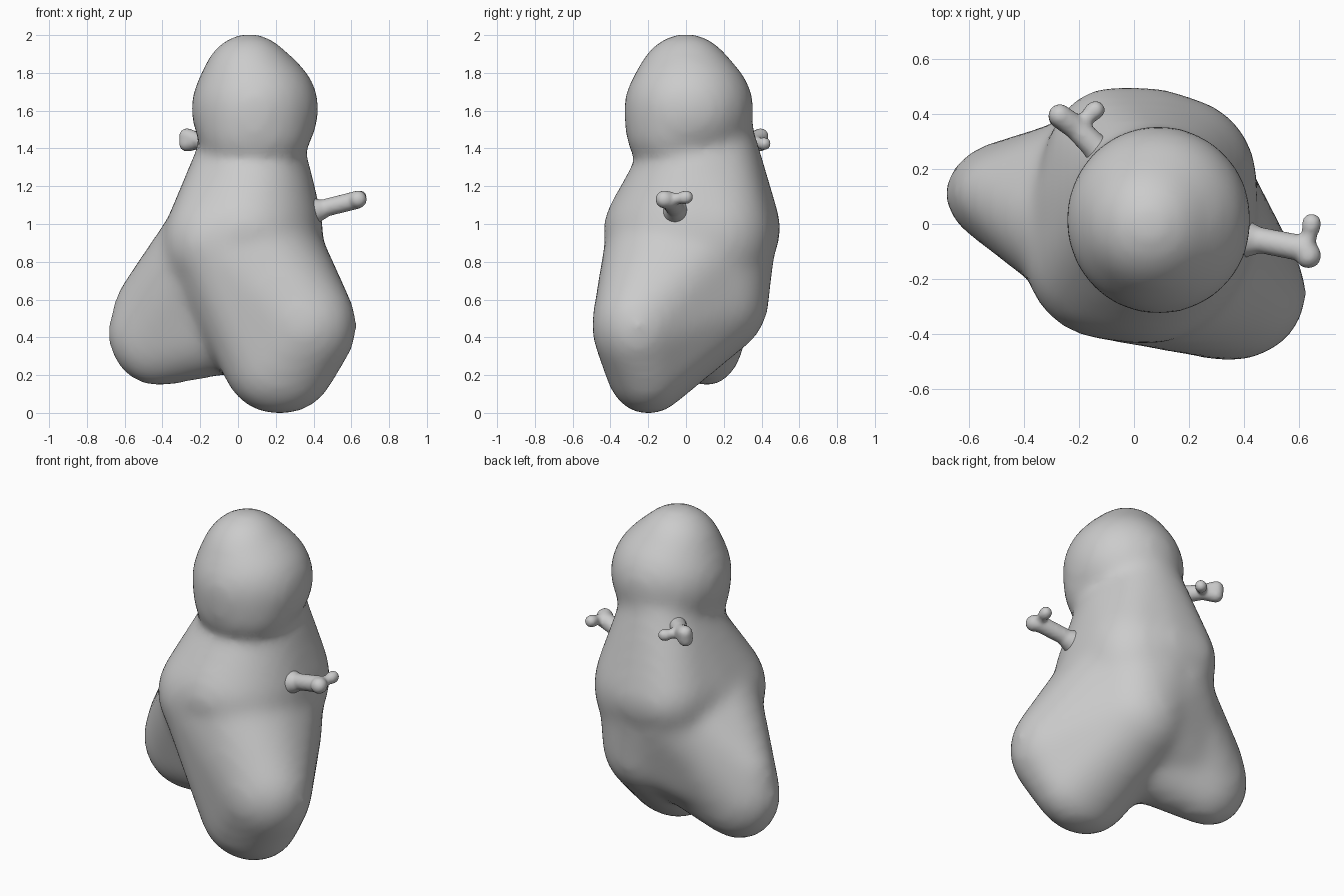
import bpy, bmesh, math
from mathutils import Vector


def add_hull(bm, ellipsoids, seg=32, rings=16):
    """Convex skin around ellipsoids given as (centre, radii)."""
    verts = []
    for c, r in ellipsoids:
        for i in range(rings + 1):
            a = math.pi * i / rings
            for j in range(1 if i in (0, rings) else seg):
                b = 2 * math.pi * j / seg
                p = Vector((r[0] * math.sin(a) * math.cos(b),
                            r[1] * math.sin(a) * math.sin(b),
                            r[2] * math.cos(a)))
                verts.append(bm.verts.new(Vector(c) + p))
    bmesh.ops.convex_hull(bm, input=verts)
    loose = [v for v in bm.verts if not v.link_faces]
    bmesh.ops.delete(bm, geom=loose, context='VERTS')


def blend(name, lobes, voxel, smooth, grow):
    """Fuse several hulls into one soft skin."""
    me = bpy.data.meshes.new(name)
    bm = bmesh.new()
    for lobe in lobes:
        part = bmesh.new()
        add_hull(part, lobe)
        bmesh.ops.recalc_face_normals(part, faces=part.faces)
        tmp = bpy.data.meshes.new("tmp")
        part.to_mesh(tmp)
        part.free()
        bm.from_mesh(tmp)
        bpy.data.meshes.remove(tmp)
    bm.to_mesh(me)
    bm.free()
    ob = bpy.data.objects.new(name, me)
    bpy.context.collection.objects.link(ob)
    m = ob.modifiers.new("fuse", 'REMESH')
    m.mode = 'VOXEL'
    m.voxel_size = voxel
    m.use_smooth_shade = True
    m = ob.modifiers.new("soften", 'SMOOTH')
    m.factor = 0.5
    m.iterations = smooth
    m = ob.modifiers.new("restore_volume", 'DISPLACE')
    m.strength = grow
    m.mid_level = 0.0
    return ob


def tube(a, ra, b, rb):
    return [(a, (ra,) * 3), (b, (rb,) * 3)]


# Lobes of the lumpy body
head = [((0.09, 0.015, 1.61), (0.33, 0.335, 0.32)),
        ((0.06, 0.0, 1.72), (0.25, 0.26, 0.28)),
        ((0.09, -0.06, 1.49), (0.29, 0.25, 0.23))]
chest = [((0.08, 0.045, 1.30), (0.29, 0.315, 0.16)),
         ((0.06, 0.14, 1.50), (0.21, 0.20, 0.20)),
         ((0.04, 0.03, 0.97), (0.40, 0.46, 0.33)),
         ((-0.10, -0.12, 0.90), (0.29, 0.29, 0.30)),
         ((0.17, 0.15, 0.95), (0.27, 0.30, 0.35)),
         ((-0.08, 0.20, 0.98), (0.24, 0.29, 0.26))]
belly = [((0.04, 0.03, 0.95), (0.36, 0.44, 0.28)),
         ((-0.10, -0.12, 0.90), (0.28, 0.29, 0.28)),
         ((0.15, 0.16, 0.92), (0.25, 0.28, 0.30)),
         ((0.11, 0.13, 0.60), (0.29, 0.30, 0.30))]
right_foot = [((0.35, -0.25, 0.46), (0.27, 0.24, 0.28)),
              ((0.22, -0.20, 0.26), (0.29, 0.22, 0.26)),
              ((0.10, -0.10, 0.85), (0.31, 0.32, 0.30))]
left_foot = [((-0.42, 0.11, 0.42), (0.26, 0.19, 0.27)),
             ((-0.42, 0.11, 0.54), (0.23, 0.17, 0.23)),
             ((-0.12, -0.02, 0.88), (0.30, 0.30, 0.25)),
             ((-0.05, 0.14, 0.85), (0.28, 0.28, 0.30)),
             ((-0.05, 0.02, 0.50), (0.28, 0.24, 0.28))]
# Fill that softens the valley between back and left foot
back_fill = [((-0.38, 0.12, 0.45), (0.20, 0.16, 0.20)),
             ((0.06, 0.14, 0.60), (0.28, 0.27, 0.26)),
             ((-0.06, 0.19, 0.86), (0.24, 0.27, 0.26))]
blend("body", [head, chest, belly + right_foot, left_foot, back_fill],
      0.028, 24, 0.0115)

# Right twig arm with two stubby fingers
elbow = (0.62, -0.09, 1.125)
blend("right_arm", [
    tube((0.36, -0.05, 1.06), 0.08, (0.46, -0.06, 1.08), 0.043),
    tube((0.44, -0.055, 1.08), 0.045, elbow, 0.046),
    tube(elbow, 0.046, (0.635, -0.115, 1.13), 0.045),
    tube(elbow, 0.034, (0.645, -0.02, 1.14), 0.025),
    tube((0.645, -0.01, 1.14), 0.033, (0.647, 0.003, 1.142), 0.033),
], 0.01, 4, 0.002)

# Left twig arm with one side finger
fork = (-0.21, 0.35, 1.44)
blend("left_arm", [
    tube((-0.08, 0.22, 1.42), 0.065, (-0.15, 0.29, 1.43), 0.045),
    tube((-0.13, 0.27, 1.43), 0.047, fork, 0.042),
    [(fork, (0.042,) * 3), ((-0.27, 0.395, 1.465), (0.04,) * 3),
     ((-0.27, 0.39, 1.425), (0.04,) * 3)],
    tube(fork, 0.032, (-0.15, 0.405, 1.425), 0.025),
    tube((-0.15, 0.408, 1.425), 0.032, (-0.14, 0.415, 1.425), 0.032),
], 0.01, 4, 0.002)
